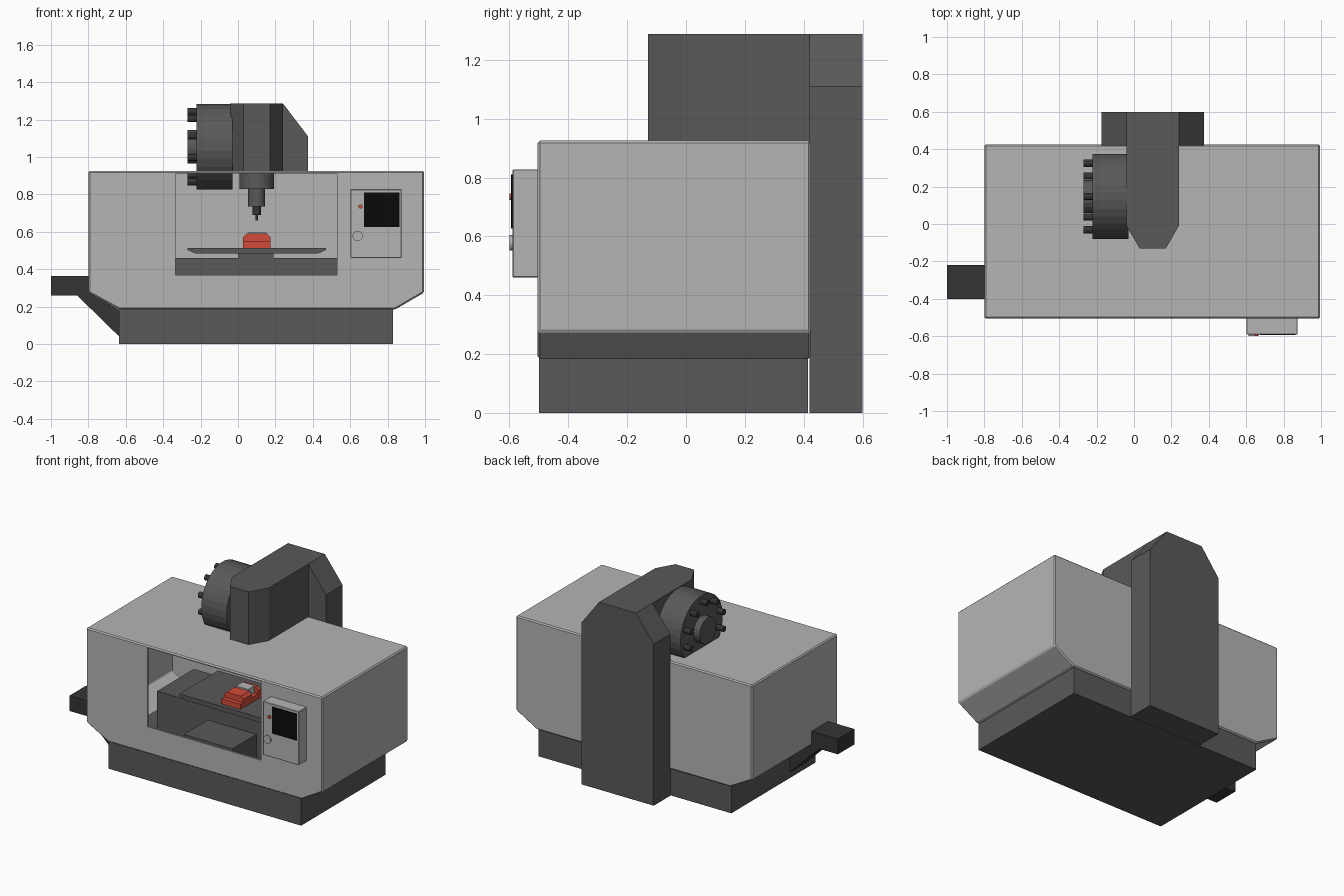
import bpy, bmesh, math
from mathutils import Matrix

if "Cube" in bpy.data.objects:
    bpy.data.objects.remove(bpy.data.objects["Cube"])


def material(name, rgb):
    m = bpy.data.materials.new(name)
    m.diffuse_color = (*rgb, 1)
    m.use_nodes = True
    m.node_tree.nodes["Principled BSDF"].inputs["Base Color"].default_value = m.diffuse_color
    return m


LIGHT = material("light grey", (0.46, 0.46, 0.46))
DARK = material("dark grey", (0.10, 0.10, 0.10))
CHAR = material("charcoal", (0.035, 0.035, 0.035))
BLACK = material("black", (0.003, 0.003, 0.003))
RED = material("red", (0.65, 0.07, 0.04))


def finish(name, bm, mat, bevel=0):
    bmesh.ops.recalc_face_normals(bm, faces=bm.faces)
    me = bpy.data.meshes.new(name)
    bm.to_mesh(me)
    bm.free()
    ob = bpy.data.objects.new(name, me)
    bpy.context.collection.objects.link(ob)
    if mat:
        me.materials.append(mat)
    if bevel:
        b = ob.modifiers.new("bevel", "BEVEL")
        b.width, b.segments = bevel, 1
    return ob


def prism(name, pts, axis, lo, hi, mat, bevel=0):
    """Extrude a profile along an axis: y takes (x, z) points, z takes (x, y), x takes (y, z)."""
    place = {"x": lambda a, b, t: (t, a, b),
             "y": lambda a, b, t: (a, t, b),
             "z": lambda a, b, t: (a, b, t)}[axis]
    bm = bmesh.new()
    ends = [[bm.verts.new(place(a, b, t)) for a, b in pts] for t in (lo, hi)]
    bm.faces.new(ends[0])
    bm.faces.new(ends[1])
    n = len(pts)
    for i in range(n):
        j = (i + 1) % n
        bm.faces.new((ends[0][i], ends[0][j], ends[1][j], ends[1][i]))
    return finish(name, bm, mat, bevel)


def box(name, x, y, z, mat, bevel=0):
    pts = [(x[0], z[0]), (x[1], z[0]), (x[1], z[1]), (x[0], z[1])]
    return prism(name, pts, "y", y[0], y[1], mat, bevel)


def cylinder(name, axis, centre, r, lo, hi, mat, sides=24):
    pts = [(centre[0] + r * math.cos(2 * math.pi * (i + 0.5) / sides),
            centre[1] + r * math.sin(2 * math.pi * (i + 0.5) / sides)) for i in range(sides)]
    return prism(name, pts, axis, lo, hi, mat)


# Base plinth
box("base", (-0.635, 0.83), (-0.5, 0.415), (0, 0.203), DARK)

# Hollow enclosure with a window cut in the front
shell = prism("enclosure", [(-0.635, 0.185), (0.84, 0.185), (0.995, 0.275), (0.995, 0.925),
                            (-0.8, 0.925), (-0.8, 0.275)], "y", -0.505, 0.425, LIGHT, 0.008)
solid = shell.modifiers.new("walls", "SOLIDIFY")
solid.thickness, solid.offset = 0.013, -1
cutter = box("window_cutter", (-0.335, 0.53), (-0.6, -0.45), (0.37, 0.911), None)
cutter.hide_render = True
cutter.hide_viewport = False
cutter.display_type = "WIRE"
cut = shell.modifiers.new("window", "BOOLEAN")
cut.object, cut.operation, cut.solver = cutter, "DIFFERENCE", "EXACT"

# Column at the back and the head arm reaching forward
prism("column", [(-0.175, 0), (0.375, 0), (0.375, 1.11), (0.24, 1.287), (-0.04, 1.287), (-0.175, 1.11)],
      "y", 0.42, 0.6, DARK)
prism("head_arm", [(-0.04, 0.43), (-0.04, -0.01), (0.03, -0.13), (0.17, -0.13), (0.24, -0.01), (0.24, 0.43)],
      "z", 0.915, 1.287, DARK)

# Spindle, stepping down to the cutting tool
for name, r, lo, hi, mat in (("spindle_housing", 0.093, 0.83, 0.93, DARK),
                             ("spindle_nose", 0.046, 0.735, 0.83, DARK),
                             ("tool_holder", 0.022, 0.69, 0.735, CHAR),
                             ("cutting_tool", 0.007, 0.662, 0.69, CHAR)):
    cylinder(name, "z", (0.1, -0.02), r, lo, hi, mat)

# Tool changer drum with a hub and a ring of tool pegs
DRUM = (0.147, 1.055)
cylinder("tool_drum", "x", DRUM, 0.229, -0.222, -0.03, DARK, 32)
cylinder("drum_hub", "x", DRUM, 0.09, -0.27, -0.222, DARK)
for i in range(10):
    a = math.radians(90 + 36 * i)
    c = (DRUM[0] + 0.187 * math.cos(a), DRUM[1] + 0.187 * math.sin(a))
    cylinder(f"tool_peg_{i + 1}", "x", c, 0.02, -0.27, -0.222, CHAR, 12)

# Bed, saddle and work table inside the enclosure
box("bed", (-0.09, 0.28), (-0.46, 0.4), (0.19, 0.365), DARK)
box("saddle", (-0.475, 0.675), (-0.2, 0.2), (0.2, 0.46), DARK)
box("table_pedestal", (0.0, 0.19), (-0.2, 0.15), (0.45, 0.487), DARK)
prism("table", [(-0.27, 0.515), (-0.27, 0.503), (-0.225, 0.483), (0.425, 0.483), (0.47, 0.503), (0.47, 0.515)],
      "y", -0.25, 0.17, DARK)

# Vise holding a workpiece
box("vise_body", (0.028, 0.173), (-0.22, 0.0), (0.515, 0.55), RED)
jaw = [(0.028, 0.55), (0.173, 0.55), (0.173, 0.572), (0.155, 0.59), (0.046, 0.59), (0.028, 0.572)]
prism("vise_front_jaw", jaw, "y", -0.19, -0.1, RED)
prism("vise_back_jaw", jaw, "y", -0.03, 0.0, RED)
box("workpiece", (0.055, 0.148), (-0.1, -0.03), (0.55, 0.6), LIGHT)

# Control panel with screen, stop button and dial
box("control_panel", (0.602, 0.875), (-0.59, -0.5), (0.46, 0.828), LIGHT, 0.003)
box("screen", (0.675, 0.863), (-0.594, -0.586), (0.627, 0.81), BLACK)
cylinder("stop_button", "y", (0.655, 0.735), 0.011, -0.6, -0.585, RED, 12)
cylinder("dial", "y", (0.64, 0.578), 0.027, -0.6, -0.585, LIGHT, 20)

# Chip conveyor rising out of the left side
prism("chip_conveyor", [(-1, 0.26), (-0.86, 0.26), (-0.63, 0.035), (-0.63, 0.18), (-0.795, 0.275),
                        (-0.795, 0.365), (-1, 0.365)], "y", -0.4, -0.22, CHAR)
